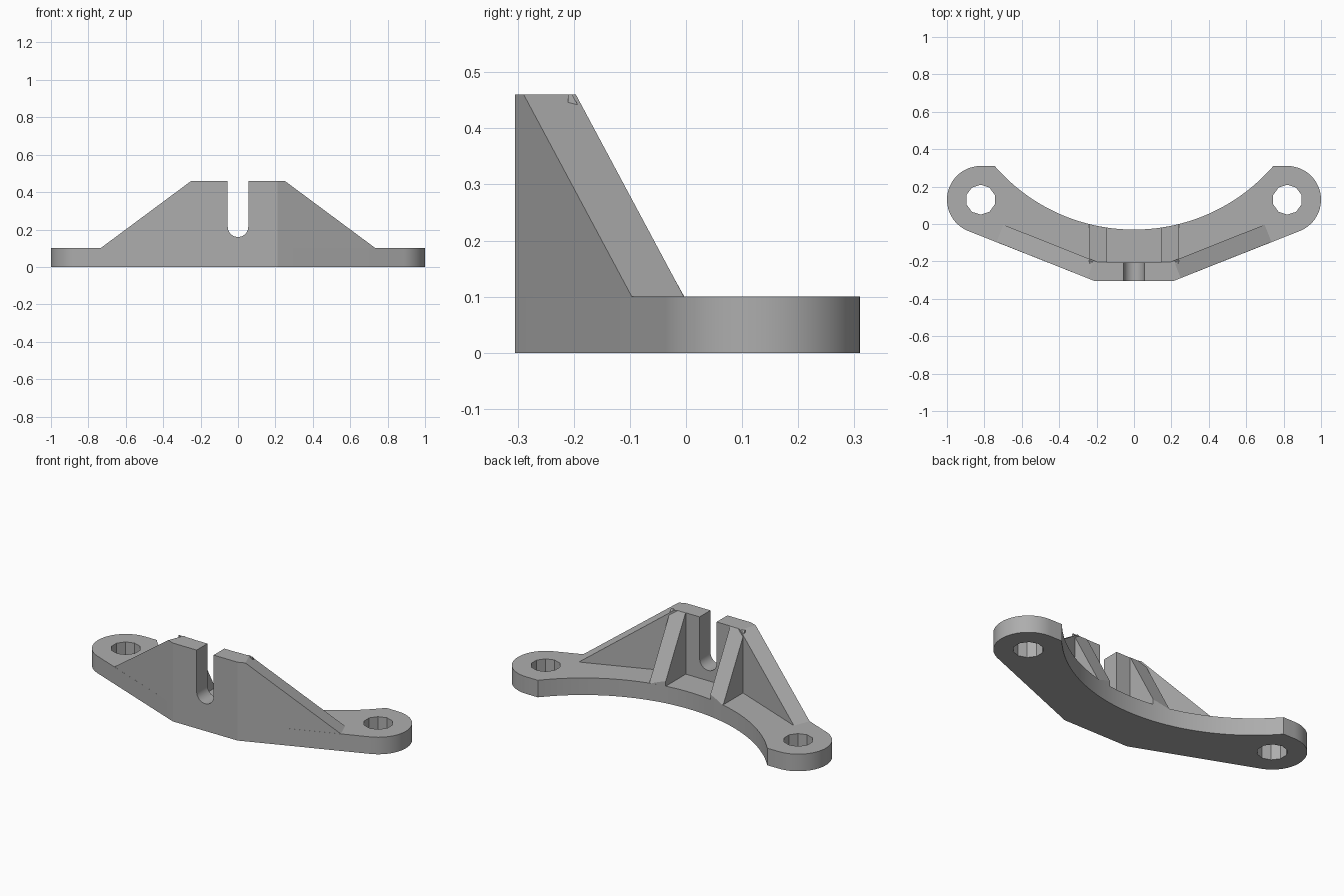
import bpy, bmesh, math
from mathutils import Vector, Matrix

if "Cube" in bpy.data.objects:
    bpy.data.objects.remove(bpy.data.objects["Cube"], do_unlink=True)

BASE, TOP = 0.10, 0.46             # plate thickness, overall height
FRONT, THICK = -0.305, 0.10        # front face, wall thickness
BEND_X, WING = 0.21, math.radians(21.65)
EAR = Vector((0.82, 0.13))
EAR_R, HOLE_R = 0.18, 0.08
BORE_Y, BORE_R = 0.956, 0.986      # large arc at the back

grey = bpy.data.materials.new("grey_plastic")
grey.use_nodes = True
colour = (0.42, 0.42, 0.42, 1)
grey.diffuse_color = colour
grey.node_tree.nodes["Principled BSDF"].inputs["Base Color"].default_value = colour


def arc(cx, cy, r, start, end, steps):
    angles = [math.radians(start + (end - start) * i / steps) for i in range(steps + 1)]
    return [(cx + r * math.cos(a), cy + r * math.sin(a)) for a in angles]


def mirrored(half):
    """Close a right-hand outline with its mirror image in x."""
    return half + [(-x, y) for x, y in reversed(half)]


def prism(name, outline, low, high, axes=Matrix.Identity(3), planes=()):
    """Extrude a 2D outline along the third axis, then trim it by planes."""
    bm = bmesh.new()
    face = bm.faces.new([bm.verts.new(axes @ Vector((u, v, low))) for u, v in outline])
    new = bmesh.ops.extrude_face_region(bm, geom=[face])["geom"]
    verts = [g for g in new if isinstance(g, bmesh.types.BMVert)]
    bmesh.ops.translate(bm, verts=verts, vec=axes @ Vector((0, 0, high - low)))
    for point, normal in planes:
        cut = bmesh.ops.bisect_plane(bm, geom=bm.verts[:] + bm.edges[:] + bm.faces[:],
                                     plane_co=point, plane_no=normal, clear_outer=True)
        edges = [g for g in cut["geom_cut"] if isinstance(g, bmesh.types.BMEdge)]
        bmesh.ops.holes_fill(bm, edges=edges)
    bmesh.ops.recalc_face_normals(bm, faces=bm.faces[:])
    mesh = bpy.data.meshes.new(name)
    bm.to_mesh(mesh)
    bm.free()
    mesh.materials.append(grey)
    obj = bpy.data.objects.new(name, mesh)
    bpy.context.collection.objects.link(obj)
    return obj


def cut(obj, cutters):
    """Subtract the cutters and bake the result."""
    for cutter in cutters:
        cutter.hide_render = True
        mod = obj.modifiers.new("cut", "BOOLEAN")
        mod.operation, mod.solver, mod.object = "DIFFERENCE", "EXACT", cutter
    graph = bpy.context.evaluated_depsgraph_get()
    mesh = bpy.data.meshes.new_from_object(obj.evaluated_get(graph))
    obj.modifiers.clear()
    obj.data = mesh


# Base plate: straight front, slanted wings, round ears, concave back
tip_x = 0.745
reach = math.degrees(math.asin(tip_x / BORE_R))
half = [(BEND_X, FRONT)]
half += arc(EAR.x, EAR.y, EAR_R, math.degrees(WING) - 90, 90, 24)
half += arc(0, BORE_Y, BORE_R, -90 + reach, -89, 24)
plate = prism("base_plate", mirrored(half), 0, BASE)
holes = [prism("hole_cutter", arc(s * EAR.x, EAR.y, HOLE_R, 18, 342, 9), -0.1, 0.2)
         for s in (-1, 1)]
cut(plate, holes)

# Upright wall: bent in plan, with sloping wing tops
along = Vector((math.cos(WING), math.sin(WING), 0))
inward = Vector((-along.y, along.x, 0))
bend = Vector((BEND_X, FRONT, 0))
outer = bend + along * 0.62
inner = outer + inward * THICK
inner_bend = (BEND_X - THICK * math.tan(WING / 2), FRONT + THICK)
wall_half = [tuple(bend.xy), tuple(outer.xy), tuple(inner.xy), inner_bend]
slope_top = bend + along * 0.043 + Vector((0, 0, TOP))
normal = along * 0.36 + Vector((0, 0, 0.522))
flip = Vector((-1, 1, 1))
wall = prism("upright_wall", mirrored(wall_half), BASE, TOP,
             planes=[(slope_top, normal), (slope_top * flip, normal * flip)])

# Round-bottomed slot through the middle of the wall
facing_y = Matrix(((1, 0, 0), (0, 0, 1), (0, 1, 0)))
slot = [(-0.055, 0.6)] + arc(0, 0.215, 0.055, 180, 360, 16) + [(0.055, 0.6)]
slot_cutter = prism("slot_cutter", slot, -0.5, -0.1, facing_y)
cut(wall, [slot_cutter])

# Two sloping ribs, trimmed by the concave back
facing_x = Matrix(((0, 0, 1), (1, 0, 0), (0, 1, 0)))
rib_side = [(-0.21, BASE), (-0.21, TOP), (-0.203, TOP), (-0.003, BASE)]
bore = prism("bore_cutter", arc(0, BORE_Y, BORE_R, 0, 358, 179), 0, 0.6)
ribs = []
for name, x in (("left_rib", 0.145), ("right_rib", -0.24)):
    rib = prism(name, rib_side, x, x + 0.095, facing_x)
    cut(rib, [bore])
    ribs.append(rib)

for helper in holes + [slot_cutter, bore]:
    bpy.data.objects.remove(helper, do_unlink=True)

# Smooth the curved sides, keep edges sharp
bpy.ops.object.select_all(action="DESELECT")
for obj in [plate, wall] + ribs:
    obj.select_set(True)
bpy.context.view_layer.objects.active = plate
bpy.ops.object.shade_smooth_by_angle(angle=math.radians(20))
